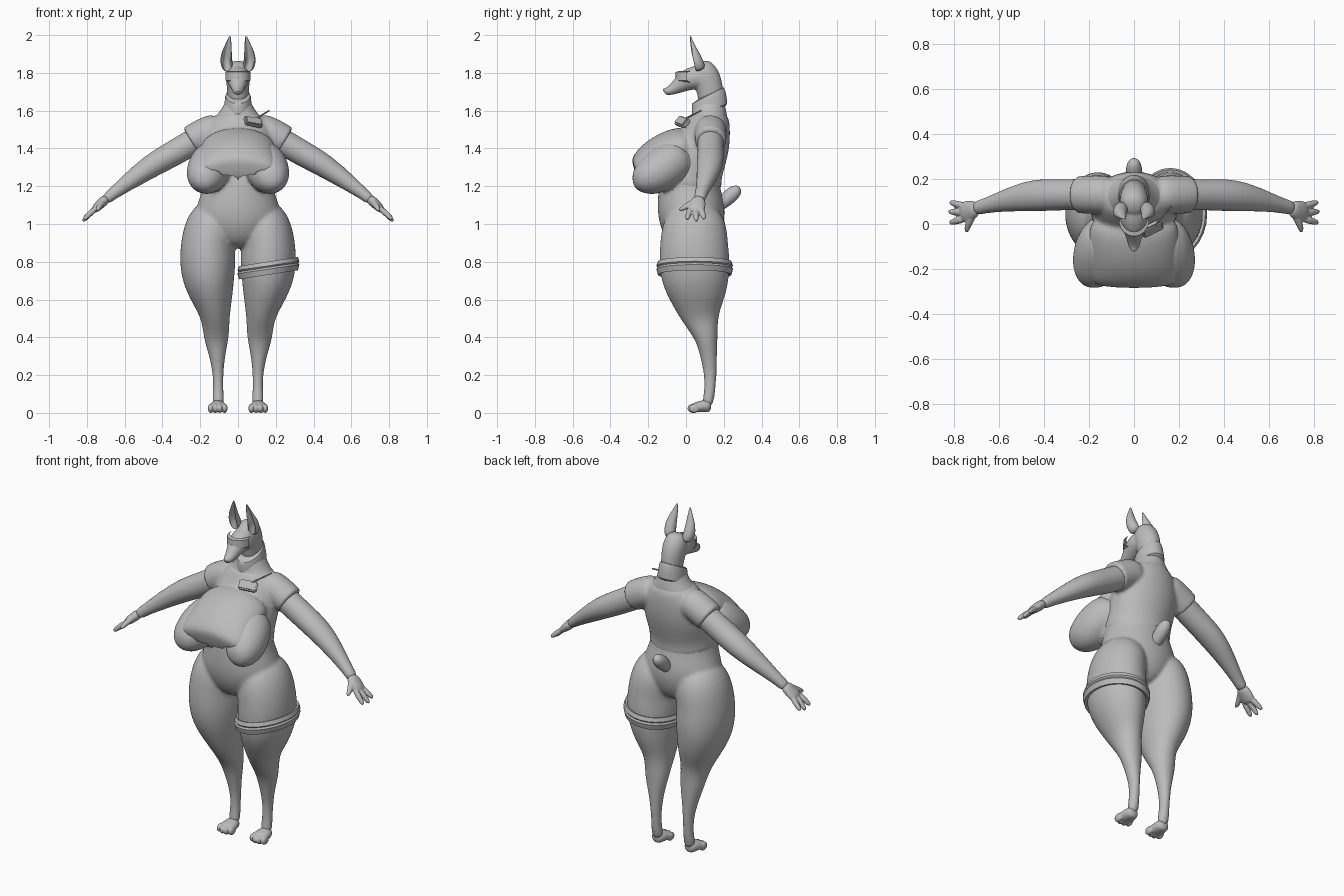
import bpy, bmesh, math
from mathutils import Vector, Matrix

cube = bpy.data.objects.get("Cube")
if cube:
    bpy.data.objects.remove(cube)

grey = bpy.data.materials.new("plain grey")
grey.use_nodes = True
COLOUR = (0.5, 0.5, 0.5, 1)
grey.diffuse_color = COLOUR
grey.node_tree.nodes["Principled BSDF"].inputs["Base Color"].default_value = COLOUR


def tube(bm, rings, mirror=False, ref=(0, 1, 0), sides=16):
    """Loft elliptical rings (x, y, z, side radius, ref radius) along their path."""
    pts = [Vector(r[:3]) for r in rings]
    for sx in ((1, -1) if mirror else (1,)):
        loops = []
        for i, r in enumerate(rings):
            t = (pts[min(i + 1, len(pts) - 1)] - pts[max(i - 1, 0)]).normalized()
            v = Vector(ref)
            v = (v - t * v.dot(t)).normalized()
            u = v.cross(t)
            loop = []
            for k in range(sides):
                a = math.tau * k / sides
                p = pts[i] + u * r[3] * math.cos(a) + v * r[-1] * math.sin(a)
                loop.append(bm.verts.new((p.x * sx, p.y, p.z)))
            loops.append(loop)
        for a, b in zip(loops, loops[1:]):
            for k in range(sides):
                j = (k + 1) % sides
                bm.faces.new((a[k], a[j], b[j], b[k]))
        bm.faces.new(loops[0])
        bm.faces.new(loops[-1])


def ball(bm, c, r, mirror=False):
    for sx in ((1, -1) if mirror else (1,)):
        m = Matrix.Translation((c[0] * sx, c[1], c[2])) @ Matrix.Diagonal((*r, 1))
        bmesh.ops.create_uvsphere(bm, u_segments=16, v_segments=10, radius=1, matrix=m)


def finish(name, bm, voxel=0, smooth=4, subsurf=2, angle=40):
    bmesh.ops.recalc_face_normals(bm, faces=bm.faces)
    me = bpy.data.meshes.new(name)
    bm.to_mesh(me)
    bm.free()
    me.materials.append(grey)
    ob = bpy.data.objects.new(name, me)
    bpy.context.collection.objects.link(ob)
    if subsurf:
        ob.modifiers.new("round", 'SUBSURF').levels = subsurf
        ob.modifiers["round"].render_levels = subsurf
    if voxel:
        rm = ob.modifiers.new("fuse", 'REMESH')
        rm.mode, rm.voxel_size = 'VOXEL', voxel
        sm = ob.modifiers.new("relax", 'SMOOTH')
        sm.factor, sm.iterations = 0.5, smooth
    # Apply the modifiers so that later cuts see the fused surface
    dg = bpy.context.evaluated_depsgraph_get()
    ob.data = bpy.data.meshes.new_from_object(ob.evaluated_get(dg))
    ob.modifiers.clear()
    ob.data.name = name
    ob.data.materials.clear()
    ob.data.materials.append(grey)
    bpy.ops.object.select_all(action='DESELECT')
    ob.select_set(True)
    bpy.context.view_layer.objects.active = ob
    bpy.ops.object.shade_smooth_by_angle(angle=math.radians(angle))
    return ob


torso = [(0, .04, .87, .07, .1), (0, .035, .95, .2, .16), (0, .03, 1.05, .245, .185),
         (0, .02, 1.15, .2, .175), (0, .02, 1.25, .18, .16), (0, .06, 1.35, .19, .15),
         (0, .1, 1.45, .19, .135), (0, .125, 1.54, .16, .105), (0, .125, 1.6, .085, .09),
         (0, .12, 1.68, .062, .075)]
leg = [(.105, .11, .03, .036, .03), (.105, .125, .1, .028, .03), (.105, .13, .2, .027, .033),
       (.11, .12, .3, .042, .045), (.115, .11, .4, .07, .06), (.118, .075, .5, .074, .098),
       (.135, .065, .6, .11, .148), (.156, .05, .7, .14, .183), (.161, .045, .8, .152, .192),
       (.16, .042, .9, .146, .183), (.14, .045, 1, .142, .175), (.1, .04, 1.1, .1, .12)]
arm = [(.12, .13, 1.5, .07), (.22, .13, 1.445, .072), (.33, .13, 1.38, .07),
       (.44, .128, 1.32, .066, .075), (.55, .11, 1.245, .052, .055),
       (.67, .078, 1.155, .031, .031), (.71, .068, 1.12, .03, .036)]

# Body: torso, legs, arms and bust fused into one skin
bm = bmesh.new()
tube(bm, torso)
tube(bm, leg, True)
tube(bm, arm, True)
tube(bm, [(.1, .0, 1.38, .1), (.145, -.1, 1.31, .125), (.172, -.19, 1.25, .11),
          (.18, -.25, 1.24, .08), (.18, -.285, 1.24, .035)], True, ref=(0, 0, 1))
finish("body", bm, .01)

# Hands: palm, fingers and thumb
bm = bmesh.new()
tube(bm, [(.69, .072, 1.14, .029, .032), (.73, .058, 1.105, .026, .048),
          (.77, .05, 1.065, .02, .05)], True)
for y, x, z, tip in ((.08, .82, 1.025, .098), (.05, .825, 1.01, .055), (.022, .82, 1.02, .004)):
    tube(bm, [(.75, y, 1.085, .018), (.79, (y + tip) / 2, 1.05, .017),
              (x, tip, z, .012)], True, sides=8)
tube(bm, [(.71, .045, 1.12, .02), (.735, .005, 1.095, .018), (.745, -.04, 1.07, .011)],
     True, ref=(0, 0, 1), sides=8)
finish("hands", bm, .005, 3)

# Feet: heel block with four toes each
bm = bmesh.new()
tube(bm, [(.107, .135, .035, .03, .032), (.107, .1, .037, .042, .034),
          (.107, .055, .03, .05, .028), (.107, .035, .026, .046, .024)], True, ref=(0, 0, 1))
for k in range(4):
    x = .07 + .025 * k
    ball(bm, (x, .036 + .008 * (k in (0, 3)), .024), (.015, .03, .025), True)
finish("feet", bm, .005, 2)

# Shirt: upper torso shell, short sleeves and the front draped over the bust
bm = bmesh.new()
tube(bm, [(x, y, z, rx + .008, ry + .008) for x, y, z, rx, ry in torso[3:-1]])
tube(bm, [(.08, .13, 1.515, .085), (.16, .13, 1.485, .088), (.21, .13, 1.46, .086),
          (.245, .13, 1.44, .084), (.25, .13, 1.437, .084)], True)
tube(bm, [(0, .05, 1.43, .19, .1), (0, -.05, 1.4, .205, .115), (0, -.14, 1.34, .215, .125),
          (0, -.21, 1.31, .215, .1), (0, -.255, 1.285, .2, .075), (0, -.272, 1.28, .16, .04)],
     ref=(0, 0, 1))
shirt = finish("shirt", bm, .01, 3)
bm = bmesh.new()
bm.from_mesh(shirt.data)


def below_hem(c):
    if c.y > -.02:
        return c.z < 1.2
    return c.z < 1.235 + .05 * min(1, abs(c.x) / .16) + .012 * abs(math.sin(c.x * 40))


bmesh.ops.delete(bm, geom=[f for f in bm.faces if below_hem(f.calc_center_median())],
                 context='FACES')
bm.to_mesh(shirt.data)
bm.free()

# Collar: tilted band around the neck
bm = bmesh.new()
tube(bm, [(0, .125, 1.58, .085, .1), (0, .125, 1.615, .074, .094), (0, .118, 1.675, .069, .09),
          (0, .115, 1.69, .066, .086)], sides=24)
for v in bm.verts:
    v.co.z += (v.co.y - .12) * .35
finish("collar", bm, subsurf=1)

# Head: skull, jaw, tapering muzzle and nose
bm = bmesh.new()
tube(bm, [(0, .135, 1.63, .056, .07), (0, .13, 1.7, .057, .07), (0, .11, 1.77, .066, .078),
          (0, .088, 1.825, .062, .066), (0, .075, 1.86, .035, .036)])
tube(bm, [(0, .1, 1.775, .06, .068), (0, .04, 1.775, .064, .064), (0, -.01, 1.755, .055, .055),
          (0, -.05, 1.725, .038, .037), (0, -.09, 1.703, .028, .024),
          (0, -.115, 1.7, .02, .018)], ref=(0, 0, 1))
ball(bm, (0, -.112, 1.709), (.015, .012, .011))
finish("head", bm, .006, 3)

# Ears: tall pointed shells, hollow at the front
bm = bmesh.new()
tube(bm, [(.05, .075, 1.81, .028, .035), (.063, .06, 1.855, .034, .034),
          (.062, .045, 1.9, .03, .027), (.05, .03, 1.95, .017, .014),
          (.042, .021, 2.0, .003, .003)], True)
for v in bm.verts:
    if v.co.y < .2 and abs(abs(v.co.x) - .06) < .018 and 1.83 < v.co.z < 1.97:
        axis_y = .06 - (v.co.z - 1.855) * .32
        if v.co.y < axis_y - .008:
            v.co.y = axis_y + .004
finish("ears", bm, subsurf=1, angle=50)

# Visor: curved wrap across the eyes
bm = bmesh.new()
arc = [math.radians(a) for a in range(-80, 81, 20)]
rows = [[bm.verts.new((r * math.sin(a), .02 - .075 * math.cos(a) + dy, z)) for a in arc]
        for r, dy, z in ((.062, .02, 1.81), (.068, 0, 1.805), (.067, -.003, 1.76),
                         (.058, .015, 1.75))]
for a, b in zip(rows, rows[1:]):
    for k in range(len(arc) - 1):
        bm.faces.new((a[k], a[k + 1], b[k + 1], b[k]))
bmesh.ops.solidify(bm, geom=bm.faces[:], thickness=.008)
finish("visor", bm, subsurf=0)

# Tail: short stub
bm = bmesh.new()
tube(bm, [(0, .14, 1.07, .025, .03), (0, .185, 1.105, .036, .036), (0, .235, 1.15, .044, .042),
          (0, .27, 1.18, .035, .032), (0, .285, 1.195, .014, .014)], ref=(1, 0, 0), sides=10)
finish("tail", bm, subsurf=1)

# Thigh band: thick tilted ring with a padded profile
bm = bmesh.new()
n = 28
profile = ((-.01, -.03), (.008, -.034), (.016, -.004), (.01, .006), (.016, .014), (.008, .036),
           (-.01, .03))
loops = []
for k in range(n):
    a = math.tau * k / n
    loops.append([bm.verts.new((.161 + (.148 + d) * math.cos(a), .046 + (.187 + d) * math.sin(a),
                                .765 + h + .024 * math.cos(a))) for d, h in profile])
for k in range(n):
    a, b = loops[k], loops[(k + 1) % n]
    for j in range(len(profile)):
        i = (j + 1) % len(profile)
        bm.faces.new((a[j], b[j], b[i], a[i]))
finish("thigh_band", bm, subsurf=0)

# Chest radio: bevelled box with a thin aerial
bm = bmesh.new()
turn = Matrix.Rotation(math.radians(-40), 4, 'X') @ Matrix.Rotation(math.radians(12), 4, 'Y')
place = Matrix.Translation((.08, -.02, 1.54)) @ Matrix.Rotation(.6, 4, 'Z') @ turn
bmesh.ops.create_cube(bm, size=1, matrix=place @ Matrix.Diagonal((.1, .03, .055, 1)))
bmesh.ops.bevel(bm, geom=bm.edges[:], offset=.007, segments=2, affect='EDGES')
tube(bm, [(.09, -.01, 1.555, .005), (.165, .08, 1.6, .004)], sides=8)
finish("chest_radio", bm, subsurf=0)
